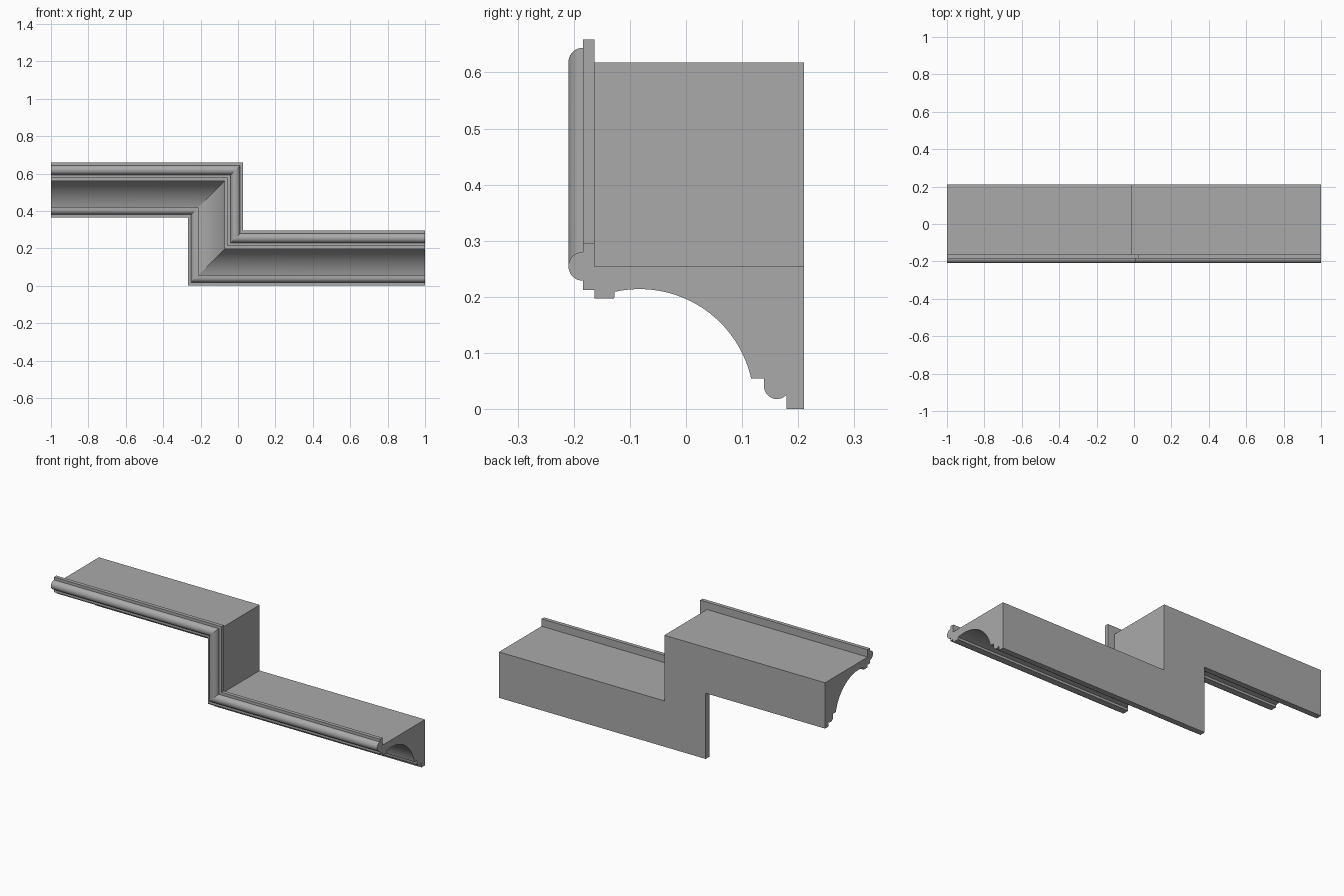
import bpy
import bmesh
from math import cos, sin, radians

cube = bpy.data.objects.get("Cube")
if cube:
    bpy.data.objects.remove(cube, do_unlink=True)

RISE = 0.364      # height of the step
INNER_X = -0.268  # underside edge of the upright run


def arc(cy, ch, r, start, end, steps):
    """Points on a circle in the profile plane, angles in degrees."""
    angles = [radians(start + (end - start) * i / steps) for i in range(steps + 1)]
    return [(cy + r * cos(a), ch + r * sin(a)) for a in angles]


# Moulding profile as (depth, height), from the wall foot round to the top
profile = [(0.21, 0), (0.179, 0), (0.179, 0.026)]
profile += arc(0.162, 0.041, 0.023, -41, -180, 14)               # lower bead
profile += [(0.139, 0.055), (0.116, 0.055)]
profile += arc(-0.083, 0.010, 0.204, 13, 102.5, 32)              # cove
profile += [(-0.128, 0.197), (-0.163, 0.197), (-0.163, 0.212), (-0.184, 0.212)]
profile += arc(-0.184, 0.2545, 0.0255, 270, 90, 18)              # nosing
profile += [(-0.184, 0.295), (-0.163, 0.295), (-0.163, 0.254), (0.21, 0.254)]

# Mitred stations: left end, upper corner, lower corner, right end
stations = [
    lambda y, h: (-1, y, RISE + h),
    lambda y, h: (INNER_X + h, y, RISE + h),
    lambda y, h: (INNER_X + h, y, h),
    lambda y, h: (1, y, h),
]

bm = bmesh.new()
rings = [[bm.verts.new(place(y, h)) for y, h in profile] for place in stations]
count = len(profile)
for a, b in zip(rings, rings[1:]):
    for i in range(count):
        j = (i + 1) % count
        bm.faces.new((a[i], a[j], b[j], b[i]))

# End caps, and crisp mitre lines
bm.faces.new(rings[0])
bm.faces.new(list(reversed(rings[-1])))
for ring in rings:
    members = set(ring)
    for edge in bm.edges:
        if edge.verts[0] in members and edge.verts[1] in members:
            edge.smooth = False
bmesh.ops.recalc_face_normals(bm, faces=bm.faces)

mesh = bpy.data.meshes.new("stepped_moulding")
bm.to_mesh(mesh)
bm.free()
moulding = bpy.data.objects.new("stepped_moulding", mesh)
bpy.context.collection.objects.link(moulding)

# Plain grey finish
grey = bpy.data.materials.new("plain_grey")
grey.use_nodes = True
colour = (0.4, 0.4, 0.4, 1)
grey.diffuse_color = colour
grey.node_tree.nodes["Principled BSDF"].inputs["Base Color"].default_value = colour
mesh.materials.append(grey)

bpy.ops.object.select_all(action="DESELECT")
moulding.select_set(True)
bpy.context.view_layer.objects.active = moulding
bpy.ops.object.shade_smooth_by_angle(angle=radians(30), keep_sharp_edges=True)
